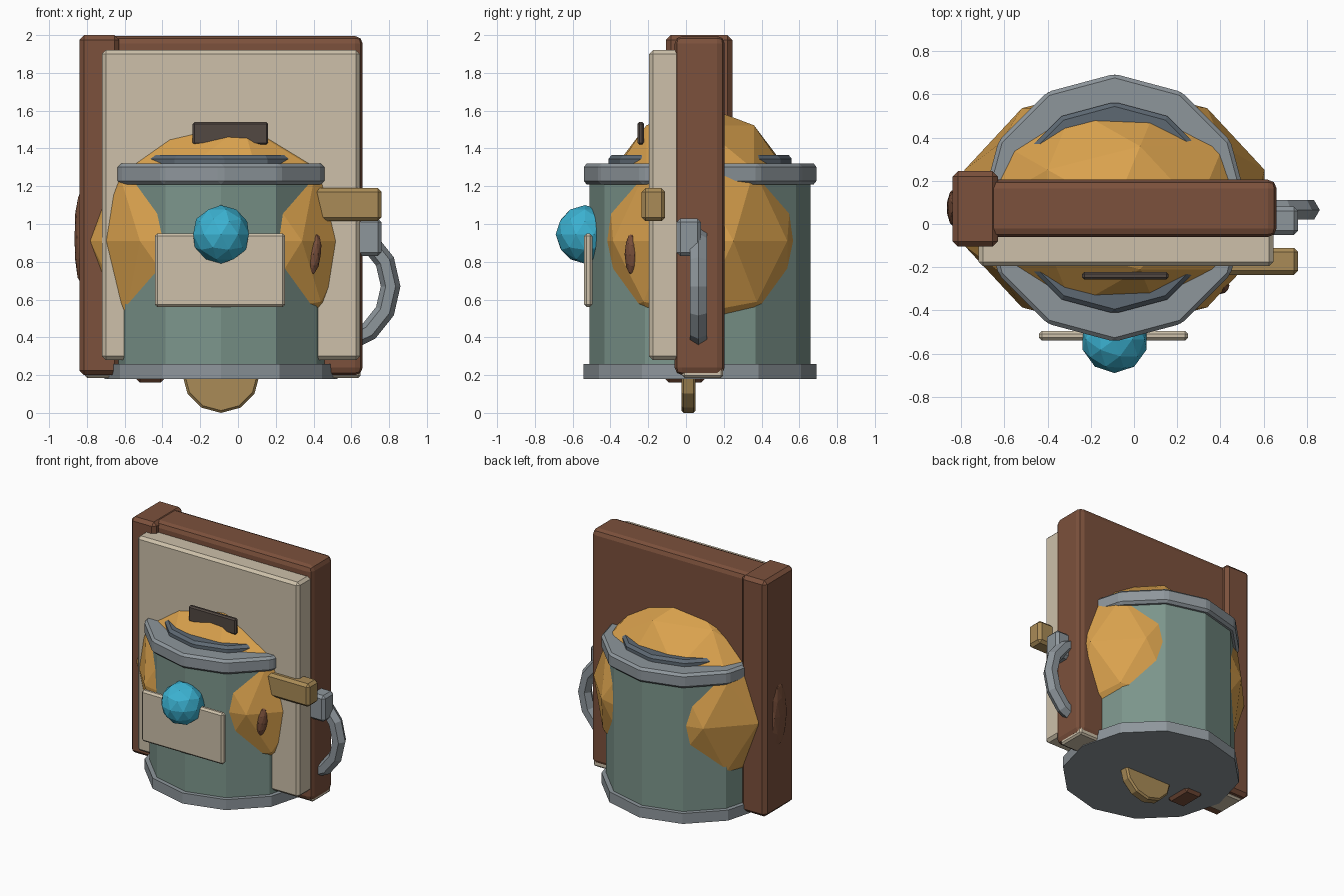
import bpy, math

if "Cube" in bpy.data.objects:
    bpy.data.objects.remove(bpy.data.objects["Cube"])


def material(name, rgb):
    m = bpy.data.materials.new(name)
    m.diffuse_color = (*rgb, 1)
    m.use_nodes = True
    m.node_tree.nodes["Principled BSDF"].inputs["Base Color"].default_value = m.diffuse_color
    return m


BROWN = material("leather brown", (0.20, 0.082, 0.045))
CREAM = material("paper cream", (0.61, 0.53, 0.40))
AMBER = material("amber", (0.70, 0.36, 0.075))
TEAL = material("dull teal", (0.20, 0.30, 0.26))
GREY = material("steel grey", (0.27, 0.305, 0.33))
SLATE = material("slate", (0.11, 0.14, 0.17))
BRASS = material("old brass", (0.40, 0.26, 0.095))
BLUE = material("gem blue", (0.045, 0.45, 0.65))
DARK = material("dark iron", (0.085, 0.065, 0.055))


def finish(name, mat, bevel=0, segments=1):
    o = bpy.context.object
    o.name = name
    o.data.materials.append(mat)
    bpy.ops.object.transform_apply(location=False, rotation=True, scale=True)
    if bevel:
        b = o.modifiers.new("bevel", 'BEVEL')
        b.width, b.segments = bevel, segments
        b.limit_method = 'ANGLE'
    return o


def box(name, mat, x, y, z, bevel=0.015, segments=1):
    """Box from its (min, max) range on each axis."""
    bpy.ops.mesh.primitive_cube_add(size=1, location=[sum(r) / 2 for r in (x, y, z)])
    bpy.context.object.scale = [r[1] - r[0] for r in (x, y, z)]
    return finish(name, mat, bevel, segments)


def drum(name, mat, radius, z0, z1, bevel=0):
    """Twelve-sided upright cylinder on the mug axis."""
    bpy.ops.mesh.primitive_cylinder_add(vertices=12, radius=radius, depth=z1 - z0,
                                        location=(CX, CY, (z0 + z1) / 2))
    return finish(name, mat, bevel)


def ball(name, mat, loc, scale, rot=(0, 0, 0)):
    bpy.ops.mesh.primitive_ico_sphere_add(subdivisions=2, radius=1, location=loc, rotation=rot)
    bpy.context.object.scale = scale
    return finish(name, mat)


CX, CY = -0.09, 0.075

# Book: cover, spine, front page block and hidden inner pages
box("book_cover", BROWN, (-0.80, 0.66), (-0.06, 0.205), (0.20, 1.995), 0.04, 2)
box("book_spine", BROWN, (-0.84, -0.63), (-0.105, 0.245), (0.20, 2.0), 0.025)
box("front_pages", CREAM, (-0.72, 0.645), (-0.195, 0.0), (0.28, 1.92), 0.02)
box("inner_pages", CREAM, (-0.81, 0.648), (-0.02, 0.197), (0.185, 1.78), 0.012)

# Mug: body, base, rim and inner ring
drum("mug_body", TEAL, 0.585, 0.22, 1.25)
drum("mug_base", GREY, 0.617, 0.18, 0.26)
drum("mug_rim", GREY, 0.62, 1.21, 1.32, 0.018)
drum("inner_ring", SLATE, 0.49, 1.30, 1.365, 0.02)

# Faceted amber dome swelling through the mug
ball("amber_dome", AMBER, (CX, CY, 0.91), (0.73, 0.57, 0.72))

# Small brown studs
ball("side_stud", BROWN, (0.40, -0.285, 0.84), (0.04, 0.04, 0.115), (0, 0.12, 0))
ball("spine_stud", BROWN, (-0.83, 0.075, 0.93), (0.037, 0.09, 0.25))
box("bottom_stud", BROWN, (-0.54, -0.39), (-0.11, 0.10), (0.16, 0.26), 0.02)

# Handle ring and its mounting block
bpy.ops.mesh.primitive_torus_add(major_segments=14, minor_segments=6, major_radius=0.303,
                                 minor_radius=0.052, location=(0.505, 0.065, 0.67),
                                 rotation=(math.pi / 2, 0, 0))
finish("handle", GREY)
box("handle_mount", GREY, (0.56, 0.76), (-0.05, 0.08), (0.83, 1.03), 0.02)

# Brass clasp and round foot tab
box("clasp", BRASS, (0.35, 0.76), (-0.235, -0.11), (1.015, 1.19), 0.02)
bpy.ops.mesh.primitive_cylinder_add(vertices=12, radius=0.205, depth=0.075,
                                    location=(CX, 0.013, 0.205), rotation=(math.pi / 2, 0, 0))
finish("foot_tab", BRASS, 0.012)

# Front label with gem, and dark bar above the rim
box("label_plate", CREAM, (-0.44, 0.25), (-0.54, -0.495), (0.56, 0.95), 0.014)
ball("gem", BLUE, (CX, -0.535, 0.945), (0.155, 0.155, 0.155))
box("top_bar", DARK, (-0.24, 0.16), (-0.257, -0.222), (1.42, 1.54), 0.01)
